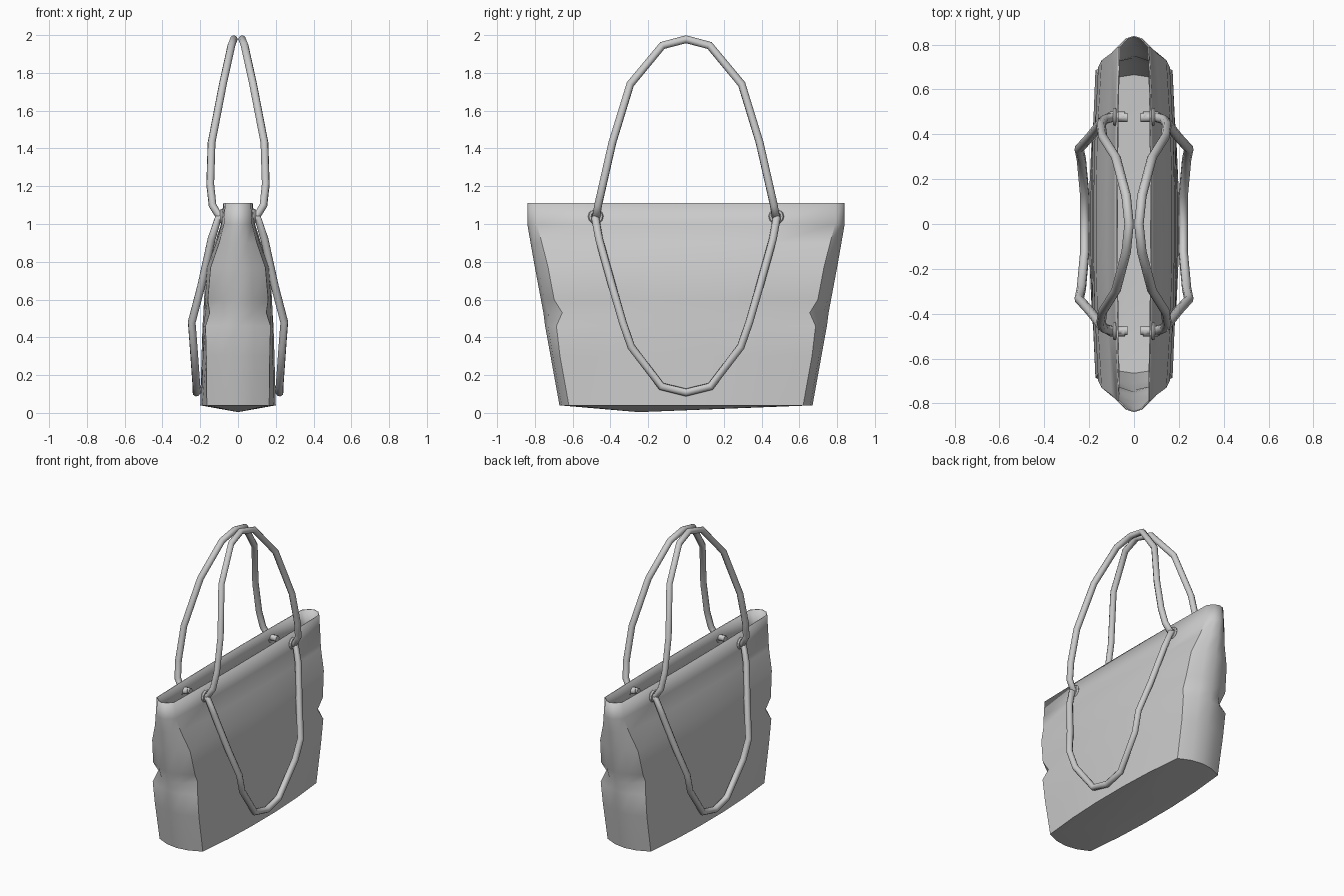
import bpy, math
from mathutils import Vector

cube = bpy.data.objects.get("Cube")
if cube:
    bpy.data.objects.remove(cube, do_unlink=True)

grey = bpy.data.materials.new("plain grey")
grey.use_nodes = True
colour = (0.6, 0.6, 0.6, 1)
grey.diffuse_color = colour
grey.node_tree.nodes["Principled BSDF"].inputs["Base Color"].default_value = colour


def finish(obj, angle=45):
    bpy.ops.object.select_all(action='DESELECT')
    obj.select_set(True)
    bpy.context.view_layer.objects.active = obj
    if obj.type == 'CURVE':
        bpy.ops.object.convert(target='MESH')
        obj = bpy.context.object
    obj.data.materials.clear()
    obj.data.materials.append(grey)
    bpy.ops.object.shade_smooth_by_angle(angle=math.radians(angle))


# Bag body: rings of (height, half width, half length, corner x, corner setback)
levels = [
    (0.04, 0.20, 0.67, 0.165, 0.05),
    (0.30, 0.193, 0.717, 0.168, 0.05),
    (0.46, 0.188, 0.746, 0.172, 0.06),
    (0.53, 0.183, 0.755, 0.150, 0.10),
    (0.60, 0.180, 0.768, 0.160, 0.07),
    (0.77, 0.170, 0.80, 0.145, 0.07),
    (0.90, 0.122, 0.823, 0.100, 0.06),
    (1.00, 0.090, 0.84, 0.075, 0.05),
    (1.11, 0.078, 0.84, 0.068, 0.05),
]


def ring(z, w, l, c, back):
    q = [(0, l), (0.5 * c, l - 0.25 * back), (c, l - back),
         (c + 0.7 * (w - c), 0.55 * l), (w, 0.2 * l)]
    right = q + [(x, -y) for x, y in reversed(q)]
    left = [(-x, y) for x, y in reversed(right[1:-1])]
    return [(x, y, z) for x, y in right + left]


verts, faces = [], []
for lev in levels:
    verts += ring(*lev)
n = len(verts) // len(levels)
for k in range(len(levels) - 1):
    for i in range(n):
        j = (i + 1) % n
        faces.append((k * n + j, k * n + i, (k + 1) * n + i, (k + 1) * n + j))

# Sagging base, fanned from a low point
verts.append((0, -0.25, 0.004))
faces += [(i, (i + 1) % n, len(verts) - 1) for i in range(n)]
mesh = bpy.data.meshes.new("bag_body")
mesh.from_pydata(verts, [], faces)
bag = bpy.data.objects.new("bag_body", mesh)
bpy.context.collection.objects.link(bag)
thick = bag.modifiers.new("thickness", 'SOLIDIFY')
thick.thickness = 0.006
thick.offset = -1
finish(bag)


# Rope handles: half paths from the eyelet to the middle, mirrored in y
def rope(name, half, side):
    pts = half + [(x, -y, z) for x, y, z in reversed(half[:-1])]
    data = bpy.data.curves.new(name, 'CURVE')
    data.dimensions = '3D'
    data.bevel_depth = 0.021
    data.bevel_resolution = 2
    data.use_fill_caps = True
    spline = data.splines.new('POLY')
    spline.points.add(len(pts) - 1)
    for p, (x, y, z) in zip(spline.points, pts):
        p.co = (side * x, y, z, 1)
    obj = bpy.data.objects.new(name, data)
    bpy.context.collection.objects.link(obj)
    finish(obj, 50)


upper = [(0.03, 0.475, 1.04), (0.10, 0.475, 1.04), (0.135, 0.465, 1.10),
         (0.147, 0.44, 1.21), (0.14, 0.39, 1.43), (0.08, 0.295, 1.74),
         (0.035, 0.125, 1.945), (0.022, 0, 1.978)]
lower = [(0.04, 0.48, 1.04), (0.105, 0.48, 1.03), (0.14, 0.46, 0.92),
         (0.195, 0.39, 0.67), (0.245, 0.335, 0.48), (0.235, 0.29, 0.35),
         (0.22, 0.13, 0.14), (0.22, 0, 0.108)]

for side, label in ((1, "left"), (-1, "right")):
    rope(label + "_handle_raised", upper, side)
    rope(label + "_handle_hanging", lower, side)
    # Eyelets
    for y, end in ((-0.478, "front"), (0.478, "back")):
        bpy.ops.mesh.primitive_torus_add(
            major_segments=12, minor_segments=6, major_radius=0.03,
            minor_radius=0.011, location=(side * 0.085, y, 1.04),
            rotation=(0, math.pi / 2, 0))
        eyelet = bpy.context.object
        eyelet.name = f"{label}_{end}_eyelet"
        finish(eyelet, 50)
